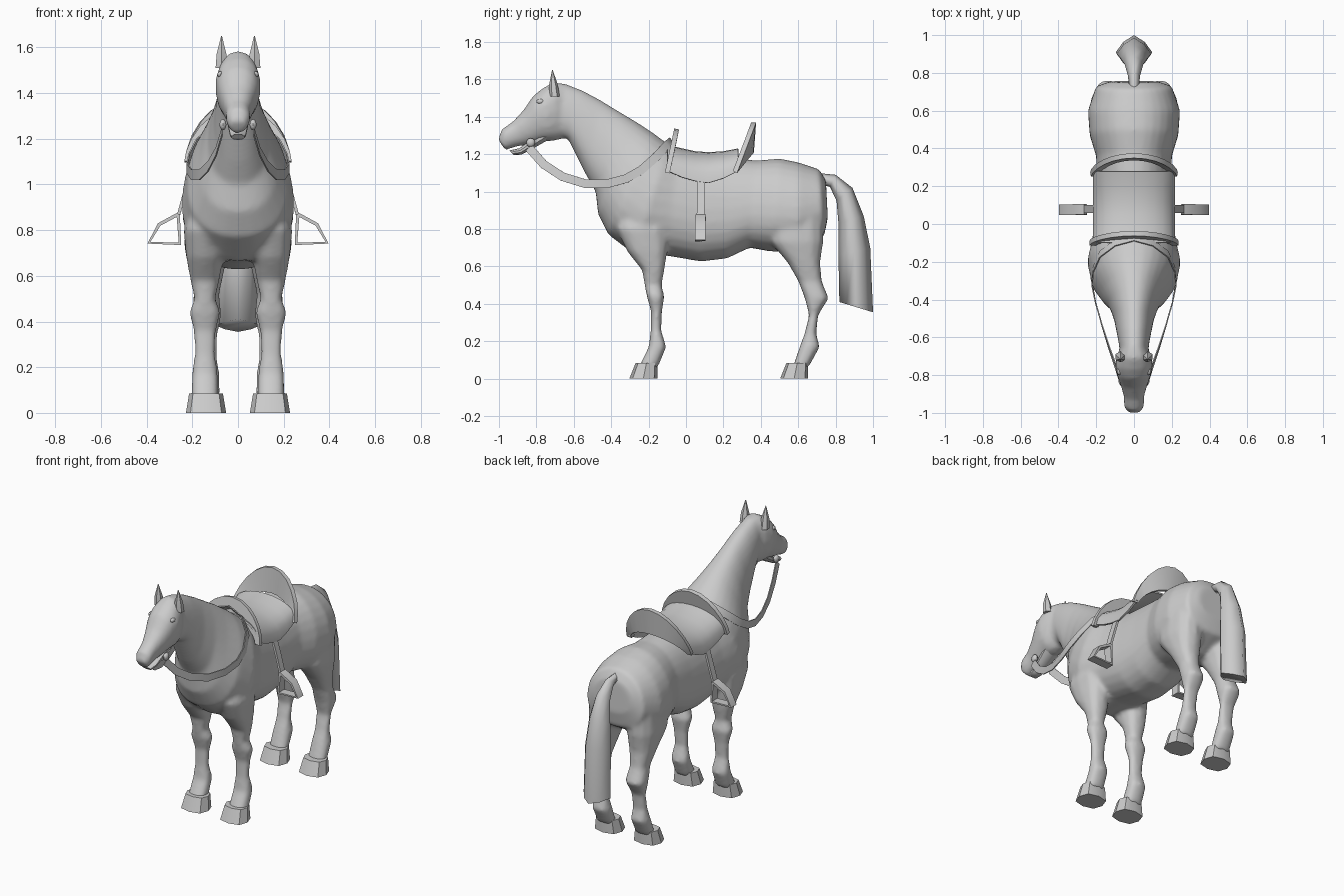
import bpy, bmesh, math
from mathutils import Vector

if "Cube" in bpy.data.objects:
    bpy.data.objects.remove(bpy.data.objects["Cube"])

grey = bpy.data.materials.new("plain grey")
grey.use_nodes = True
colour = (0.6, 0.6, 0.6, 1)
grey.diffuse_color = colour
grey.node_tree.nodes["Principled BSDF"].inputs["Base Color"].default_value = colour


def choose(objects):
    """Select the objects and make the first one active."""
    bpy.ops.object.select_all(action='DESELECT')
    for obj in objects:
        obj.select_set(True)
    bpy.context.view_layer.objects.active = objects[0]


def finish(name, bm, angle=50, mirror=False, thickness=0):
    """Turn a bmesh into a shaded object, with optional mirror and thickness."""
    bmesh.ops.recalc_face_normals(bm, faces=bm.faces)
    mesh = bpy.data.meshes.new(name)
    bm.to_mesh(mesh)
    bm.free()
    mesh.materials.append(grey)
    obj = bpy.data.objects.new(name, mesh)
    bpy.context.collection.objects.link(obj)
    if mirror:
        obj.modifiers.new("mirror", 'MIRROR')
    if thickness:
        solid = obj.modifiers.new("thickness", 'SOLIDIFY')
        solid.thickness = thickness
        solid.offset = 0
    choose([obj])
    for modifier in list(obj.modifiers):
        bpy.ops.object.modifier_apply(modifier=modifier.name)
    bpy.ops.object.shade_smooth_by_angle(angle=math.radians(angle))
    return obj


def skin(bm, rows, closed):
    """Bridge rows of points with quads."""
    grid = [[bm.verts.new(p) for p in row] for row in rows]
    for a, b in zip(grid, grid[1:]):
        n = len(a)
        for i in range(n if closed else n - 1):
            j = (i + 1) % n
            bm.faces.new((a[i], a[j], b[j], b[i]))
    return grid


def loft(name, rings, sides=16, x=0, egg=0, power=1, angle=50, mirror=False):
    """Skin oval rings; each is one edge (y, z), the opposite edge (y, z), half width."""
    bm = bmesh.new()
    rows = []
    for ya, za, yb, zb, width in rings:
        a, b = Vector((x, ya, za)), Vector((x, yb, zb))
        row = []
        for i in range(sides):
            t = math.tau * i / sides
            c, s = math.cos(t), math.sin(t)
            c = math.copysign(abs(c) ** power, c)
            s = math.copysign(abs(s) ** power, s)
            side = Vector((width * s * (1 - egg * c), 0, 0))
            row.append((a + b) / 2 + (a - b) / 2 * c + side)
        rows.append(row)
    grid = skin(bm, rows, True)
    bm.faces.new(grid[0])
    bm.faces.new(grid[-1])
    return finish(name, bm, angle, mirror)


# Trunk and neck, from rump to poll
trunk = loft("body", [
    (.748, 1.06, .758, .86, .13), (.712, 1.12, .738, .76, .2),
    (.6, 1.157, .6, .68, .242), (.5, 1.177, .45, .68, .233),
    (.38, 1.167, .34, .7, .198), (.22, 1.18, .22, .643, .2),
    (.08, 1.19, .08, .626, .206), (-.04, 1.22, -.1, .657, .218),
    (-.09, 1.25, -.28, .667, .245), (-.17, 1.31, -.415, .77, .22),
    (-.26, 1.37, -.47, .88, .17), (-.36, 1.43, -.483, 1, .13),
    (-.45, 1.485, -.54, 1.1, .105), (-.55, 1.54, -.6, 1.22, .09),
    (-.64, 1.575, -.63, 1.28, .08), (-.7, 1.575, -.69, 1.3, .07),
], sides=28, egg=.12, power=.9)

# Head, jaw and ears
head = loft("head", [
    (-.65, 1.58, -.64, 1.29, .065), (-.71, 1.585, -.68, 1.275, .09),
    (-.77, 1.552, -.72, 1.27, .1), (-.82, 1.51, -.77, 1.27, .09),
    (-.87, 1.435, -.82, 1.255, .072), (-.93, 1.372, -.88, 1.245, .054),
    (-.985, 1.335, -.925, 1.235, .054), (-1.005, 1.28, -.965, 1.22, .04),
], egg=-.1, power=.9)
loft("lower_jaw", [
    (-.76, 1.33, -.74, 1.275, .055), (-.83, 1.28, -.81, 1.235, .045),
    (-.89, 1.232, -.88, 1.198, .036), (-.945, 1.22, -.92, 1.195, .03),
], sides=10)
loft("ear", [
    (-.73, 1.51, -.675, 1.51, .03), (-.732, 1.57, -.685, 1.57, .025),
    (-.716, 1.65, -.712, 1.65, .002),
], sides=6, x=.072, mirror=True)

# Eyes and bit rings
for name, spot, size in (("eye", (.077, -.778, 1.482), (.014, .022, .014)),
                         ("bit_ring", (.066, -.83, 1.262), (.016, .024, .024))):
    bm = bmesh.new()
    bmesh.ops.create_uvsphere(bm, u_segments=10, v_segments=6, radius=1)
    bmesh.ops.scale(bm, vec=size, verts=bm.verts)
    bmesh.ops.translate(bm, vec=spot, verts=bm.verts)
    finish(name, bm, mirror=True)


def leg(name, x, levels):
    """Upright limb; each level is height, front y, back y, half width."""
    return loft(name, [(f, z, b, z, w) for z, f, b, w in levels],
                sides=12, x=x, power=.82, mirror=True)


front_legs = leg("front_leg", .145, [
    (.95, -.34, -.12, .05), (.8, -.375, -.09, .094), (.68, -.315, -.1, .082),
    (.58, -.235, -.115, .064), (.5, -.222, -.13, .046), (.44, -.21, -.115, .07),
    (.36, -.187, -.128, .05), (.26, -.189, -.133, .045), (.17, -.2, -.105, .058),
    (.06, -.255, -.15, .06)])
hind_legs = leg("hind_leg", .138, [
    (1, .52, .66, .04), (.86, .44, .735, .092), (.73, .45, .735, .098),
    (.62, .543, .718, .078), (.52, .6, .727, .056), (.43, .634, .764, .066),
    (.34, .658, .707, .05), (.24, .633, .697, .046), (.17, .607, .716, .058),
    (.06, .57, .655, .06)])

# Fuse the body into one continuous skin
choose([trunk, head, front_legs, hind_legs])
bpy.ops.object.join()
remesh = trunk.modifiers.new("fuse", 'REMESH')
remesh.mode = 'VOXEL'
remesh.voxel_size = .012
remesh.use_smooth_shade = True
relax = trunk.modifiers.new("relax", 'SMOOTH')
relax.iterations = 10

# Hooves
for name, toe in (("front_hoof", -.303), ("hind_hoof", .503)):
    loft(name, [(toe + .034, .085, toe + .15, .085, .074),
                (toe, 0, toe + .15, 0, .088)],
         sides=8, x=.14, power=.75, angle=30, mirror=True)

# Tail, a tapering diamond section
loft("tail", [
    (.7, 1.1, .72, 1.04, .025), (.8, 1.09, .77, 1.025, .032),
    (.89, 1.02, .805, .95, .05), (.95, .87, .815, .83, .075),
    (.985, .7, .815, .66, .092), (1, .355, .82, .41, .096),
], sides=8, power=1.5, angle=75)

# Saddle seat, a shell over the back
bm = bmesh.new()
rows = []
for y, hem, crest in ((-.1, 1.11, 1.245), (-.02, 1.075, 1.225), (.05, 1.055, 1.21),
                      (.12, 1.045, 1.205), (.2, 1.07, 1.21), (.28, 1.11, 1.225)):
    rows.append([(.212 * math.sin(t), y, hem + (crest - hem) * math.cos(t) ** .8)
                 for t in (math.pi * (i / 12 - .5) * .999 for i in range(13))])
skin(bm, rows, False)
finish("saddle_seat", bm, thickness=.012)


# Saddle arches: crescents with an outer and inner edge, each (half width, peak, lean)
def arch(name, y, base, edges):
    bm = bmesh.new()
    rows = []
    for i in range(13):
        t = math.pi * (i / 12 - .5) * .999
        rise = math.cos(t) ** 1.25
        rows.append([(w * math.sin(t), y + lean * rise, base + (peak - base) * rise)
                     for w, peak, lean in edges])
    skin(bm, rows, False)
    finish(name, bm, angle=40, thickness=.026)


arch("saddle_pommel", -.1, 1.1, ((.235, 1.335, .05), (.2, 1.22, .027)))
arch("saddle_cantle", .262, 1.105, ((.23, 1.37, .1), (.195, 1.21, .088)))


# Flat straps swept along a path; without a width direction they stand on edge
def strap(name, path, width, thickness, across=None):
    bm = bmesh.new()
    points = [Vector(p) for p in path]
    rows = []
    for i, p in enumerate(points):
        run = points[min(i + 1, len(points) - 1)] - points[max(i - 1, 0)]
        way = Vector(across) if across else run.cross(Vector((1, 0, 0))).normalized()
        rows.append((p - way * width / 2, p + way * width / 2))
    skin(bm, rows, False)
    finish(name, bm, angle=40, mirror=True, thickness=thickness)


strap("reins", [
    (.068, -.84, 1.235), (.095, -.76, 1.145), (.13, -.66, 1.08), (.168, -.54, 1.043),
    (.203, -.42, 1.043), (.222, -.32, 1.07), (.215, -.24, 1.115),
    (.18, -.16, 1.185), (.1, -.1, 1.25), (0, -.075, 1.27)], .046, .006)
strap("stirrup_strap", [(.205, .08, 1.06), (.232, .08, .97), (.262, .078, .86)],
      .042, .014)
strap("stirrup_frame", [
    (.262, .078, .87), (.254, .076, .74), (.39, .076, .745), (.345, .076, .825),
    (.262, .078, .87)], .056, .015, across=(0, 1, 0))
